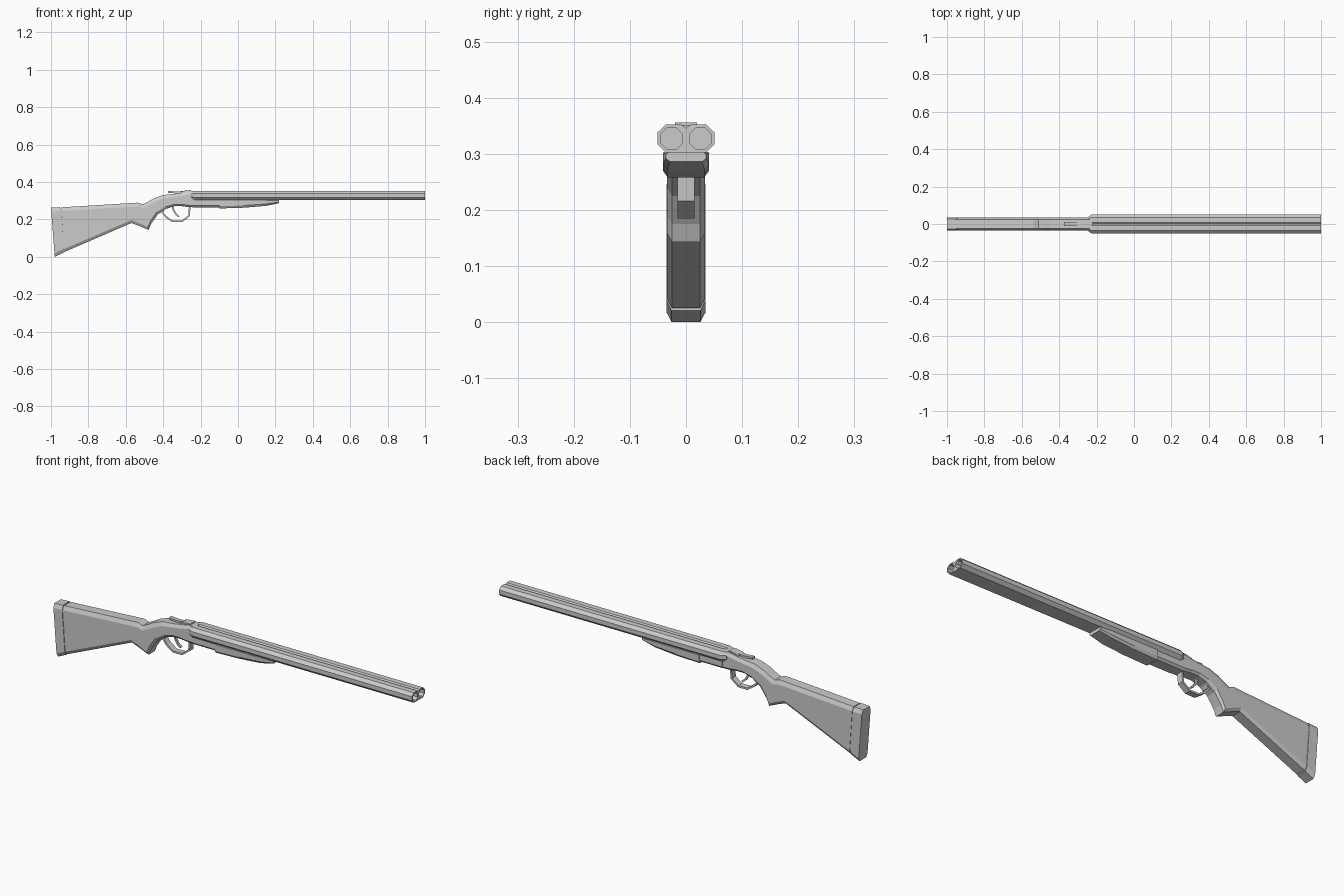
import bpy, bmesh, math
from mathutils import Vector

if "Cube" in bpy.data.objects:
    bpy.data.objects.remove(bpy.data.objects["Cube"])


def loft(name, rings):
    """Skin a list of equal-sized closed rings and cap both ends."""
    bm = bmesh.new()
    loops = [[bm.verts.new(p) for p in r] for r in rings]
    n = len(loops[0])
    for a, b in zip(loops, loops[1:]):
        for i in range(n):
            j = (i + 1) % n
            bm.faces.new((a[i], a[j], b[j], b[i]))
    bm.faces.new(loops[0])
    bm.faces.new(loops[-1])
    bmesh.ops.recalc_face_normals(bm, faces=bm.faces)
    me = bpy.data.meshes.new(name)
    bm.to_mesh(me)
    bm.free()
    ob = bpy.data.objects.new(name, me)
    bpy.context.collection.objects.link(ob)
    return ob


def section(tx, tz, bx, bz, hw=0.034, ct=0.02, cb=0.016, flat=0.73):
    """Chamfered box section between a top point and a bottom point."""
    h = tz - bz
    fy = hw * flat

    def at(y, d):
        return Vector((tx + (bx - tx) * d / h, y, tz - d))
    left = [at(-fy, 0), at(-hw, ct), at(-hw, h - cb), at(-fy, h)]
    return left + [Vector((p.x, -p.y, p.z)) for p in reversed(left)]


def strip(name, pts, t, hw):
    """Flat band of thickness t following a path in the xz plane."""
    pts = [Vector((x, 0, z)) for x, z in pts]
    rings = []
    for i, p in enumerate(pts):
        d = (pts[min(i + 1, len(pts) - 1)] - pts[max(i - 1, 0)]).normalized()
        n = Vector((-d.z, 0, d.x)) * t / 2
        y = Vector((0, hw, 0))
        rings.append([p + n + y, p + n - y, p - n - y, p - n + y])
    return loft(name, rings)


# Butt pad
loft("butt_pad", [section(-1.0, .262, -.98, 0, .035, .02, .018),
                  section(-.951, .265, -.934, .021, .035, .02, .018)])

# Stock, with a thin neck against the pad, running through the grip to the action
loft("stock", [
    section(-.955, .261, -.938, .026, .032),
    section(-.946, .261, -.929, .028, .032),
    section(-.946, .264, -.929, .025),
    section(-.57, .287, -.57, .18),
    section(-.535, .289, -.53, .165),
    section(-.51, .28, -.478, .143),
    section(-.485, .292, -.465, .175),
    section(-.45, .312, -.43, .225),
    section(-.40, .330, -.385, .256, .034, .018, .012),
    section(-.34, .336, -.34, .270, .034, .016, .01)])

# Receiver
loft("receiver", [
    section(-.34, .336, -.34, .270, .034, .016, .01),
    section(-.30, .342, -.30, .270, .034, .016, .01),
    section(-.255, .351, -.26, .265, .034, .016, .01),
    section(-.22, .351, -.22, .264, .034, .016, .01)])
loft("action_bar", [section(x, .315, x, .264, .036, .01, .01)
                    for x in (-.225, -.09)])


# Twin barrels: one shared outline with a groove along the top
def barrel_ring(x, s=1.0):
    half = [(0, .346), (.008, .352), (.036, .352), (.051, .338),
            (.051, .317), (.036, .302)]
    full = half + [(-y, z) for y, z in reversed(half[1:])]
    return [Vector((x, y * s, .327 + (z - .327) * (.5 + s / 2))) for y, z in full]


barrels = loft("barrels", [barrel_ring(-.25, .68), barrel_ring(-.225),
                           barrel_ring(1.0)])

# Octagonal bores
for side in (-1, 1):
    r = .0195 / math.cos(math.pi / 8)
    ring = [(r * math.cos(math.pi * (k + .5) / 4) + side * .0255,
             r * math.sin(math.pi * (k + .5) / 4) + .327) for k in range(8)]
    cutter = loft("bore_cutter", [[Vector((x, y, z)) for y, z in ring]
                                  for x in (.85, 1.05)])
    mod = barrels.modifiers.new("bore", 'BOOLEAN')
    mod.operation = 'DIFFERENCE'
    mod.solver = 'EXACT'
    mod.object = cutter
    bpy.context.view_layer.objects.active = barrels
    bpy.ops.object.modifier_apply(modifier=mod.name)
    bpy.data.objects.remove(cutter)

# Fore-end grip under the barrels
loft("fore_end", [
    section(-.10, .306, -.10, .258, .041, .004, .012, .8),
    section(.03, .306, .03, .262, .041, .004, .012, .8),
    section(.15, .306, .15, .272, .041, .004, .010, .8),
    section(.218, .304, .218, .286, .036, .004, .006, .8)])

# Trigger guard and trigger
strip("trigger_guard", [(-.395, .255), (-.405, .238), (-.385, .213), (-.35, .189),
                        (-.30, .189), (-.262, .218), (-.258, .268)], .009, .015)
strip("trigger", [(-.352, .28), (-.345, .25), (-.332, .228), (-.315, .214)],
      .009, .006)

# Opening lever and its hinge plate on top of the receiver
strip("top_lever", [(-.375, .347), (-.35, .345), (-.325, .343), (-.295, .346)],
      .010, .010)
strip("lever_plate", [(-.305, .344), (-.275, .351), (-.25, .352)], .008, .02)
